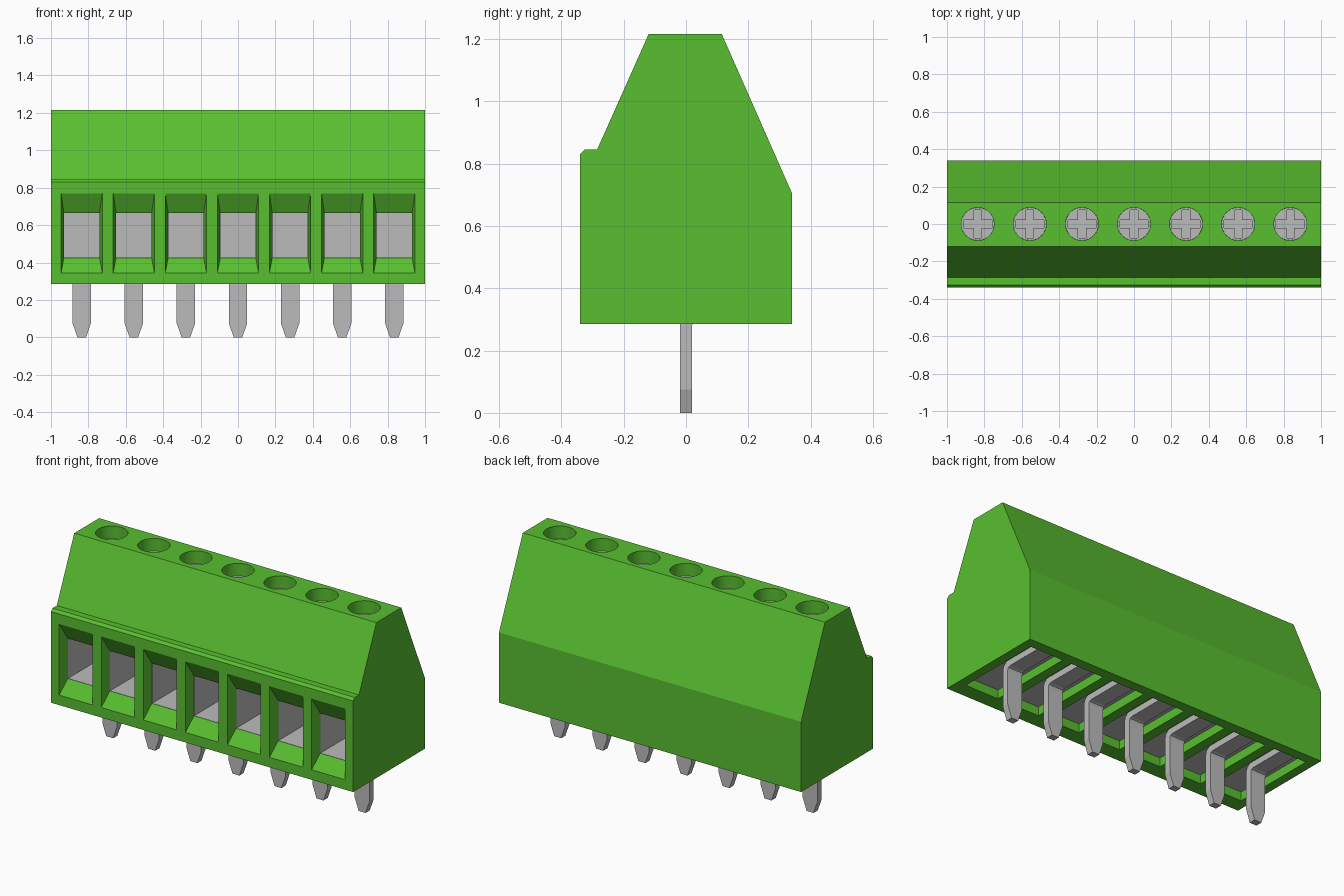
import bpy, bmesh, math
from mathutils import Vector

cube = bpy.data.objects.get("Cube")
if cube:
    bpy.data.objects.remove(cube, do_unlink=True)

COUNT = 7
PITCH = 0.2785
X0 = -PITCH * (COUNT - 1) / 2


def material(name, rgb, rough):
    m = bpy.data.materials.new(name)
    m.use_nodes = True
    m.diffuse_color = (*rgb, 1)
    bsdf = m.node_tree.nodes["Principled BSDF"]
    bsdf.inputs["Base Color"].default_value = (*rgb, 1)
    bsdf.inputs["Roughness"].default_value = rough
    return m


GREEN = material("green plastic", (0.10, 0.52, 0.03), 0.5)
GREY = material("grey metal", (0.50, 0.50, 0.50), 0.5)


def loft(name, rings, mat=None, x=0.0, repeat=False, smooth=False):
    """Closed solid through a list of rings; optionally repeated for every pole."""
    bm = bmesh.new()
    loops = [[bm.verts.new(Vector(p)) for p in r] for r in rings]
    n = len(loops[0])
    for a, b in zip(loops, loops[1:]):
        for i in range(n):
            j = (i + 1) % n
            bm.faces.new((a[i], a[j], b[j], b[i])).smooth = smooth
    bm.faces.new(loops[0])
    bm.faces.new(loops[-1])
    bmesh.ops.recalc_face_normals(bm, faces=bm.faces)
    me = bpy.data.meshes.new(name)
    bm.to_mesh(me)
    bm.free()
    ob = bpy.data.objects.new(name, me)
    bpy.context.collection.objects.link(ob)
    ob.location.x = x
    if mat:
        me.materials.append(mat)
    if repeat:
        add_array(ob)
    return ob


def add_array(ob):
    arr = ob.modifiers.new("poles", 'ARRAY')
    arr.count = COUNT
    arr.use_relative_offset = False
    arr.use_constant_offset = True
    arr.constant_offset_displace = (PITCH, 0, 0)


def cut(ob, cutter):
    """Subtract the cutter, then discard it."""
    cutter.hide_render = True
    mod = ob.modifiers.new("cut", 'BOOLEAN')
    mod.operation = 'DIFFERENCE'
    mod.solver = 'EXACT'
    mod.object = cutter
    bpy.context.view_layer.update()
    bpy.context.view_layer.objects.active = ob
    bpy.ops.object.modifier_apply(modifier=mod.name)
    bpy.data.objects.remove(cutter, do_unlink=True)


def rect_xz(w, z0, z1, y):
    return [(-w, y, z0), (w, y, z0), (w, y, z1), (-w, y, z1)]


def rect_xy(w, y0, y1, z):
    return [(-w, y0, z), (w, y0, z), (w, y1, z), (-w, y1, z)]


def circle(r, z, n=40):
    return [(r * math.cos(2 * math.pi * i / n), r * math.sin(2 * math.pi * i / n), z)
            for i in range(n)]


# Housing: side profile swept along x
profile = [(-0.34, 0.285), (0.34, 0.285), (0.34, 0.705), (0.115, 1.215),
           (-0.12, 1.215), (-0.285, 0.845), (-0.325, 0.845), (-0.34, 0.83)]
housing = loft("housing", [[(x, y, z) for y, z in profile] for x in (-1, 1)], GREEN)

# Flared wire entries on the front
cut(housing, loft("entry_cutter", [
    rect_xz(0.125, 0.265, 0.875, -0.40),
    rect_xz(0.095, 0.425, 0.665, -0.28),
    rect_xz(0.095, 0.425, 0.665, 0.19)], x=X0, repeat=True))

# Screw wells in the top
cut(housing, loft("well_cutter", [circle(0.088, 0.69), circle(0.088, 1.3)],
                  x=X0, repeat=True, smooth=True))

# Recessed cells in the underside
cut(housing, loft("cell_cutter", [rect_xy(0.11, -0.25, 0.28, 0.2),
                                  rect_xy(0.11, -0.25, 0.28, 0.345)], x=X0, repeat=True))

# Metal clamp lining each wire entry, open at the front
loft("wire_clamp", [
    rect_xz(0.094, 0.426, 0.664, 0.18),
    rect_xz(0.094, 0.426, 0.664, -0.278),
    rect_xz(0.104, 0.412, 0.675, -0.278),
    rect_xz(0.104, 0.412, 0.675, 0.20)], GREY, X0, True)

# Metal plate closing each underside cell
loft("base_plate", [rect_xy(0.112, -0.252, 0.282, 0.338),
                    rect_xy(0.112, -0.252, 0.282, 0.36)], GREY, X0, True)

# Screws with a cross recess
screw = loft("clamp_screw", [circle(0.0875, 0.692), circle(0.0875, 1.14)],
             GREY, X0, smooth=True)
A, B = 0.021, 0.075
plus = [(A, A), (A, B), (-A, B), (-A, A), (-B, A), (-B, -A),
        (-A, -A), (-A, -B), (A, -B), (A, -A), (B, -A), (B, A)]
cut(screw, loft("cross_cutter", [[(x, y, z) for x, y in plus] for z in (1.10, 1.2)], x=X0))
add_array(screw)

# Solder pins: tapered tip, straight leg, bend, then a tail towards the back
# each step: half width, front/outer point (y, z), back/inner point (y, z)
steps = [(0.023, (-0.02, 0.0), (0.02, 0.0)),
         (0.049, (-0.02, 0.075), (0.02, 0.075)),
         (0.049, (-0.02, 0.295), (0.02, 0.282)),
         (0.049, (-0.012, 0.322), (0.025, 0.295)),
         (0.049, (0.012, 0.339), (0.038, 0.30)),
         (0.049, (0.27, 0.339), (0.27, 0.30))]
loft("solder_pin", [[(-w, *a), (w, *a), (w, *b), (-w, *b)] for w, a, b in steps],
     GREY, X0, True)
